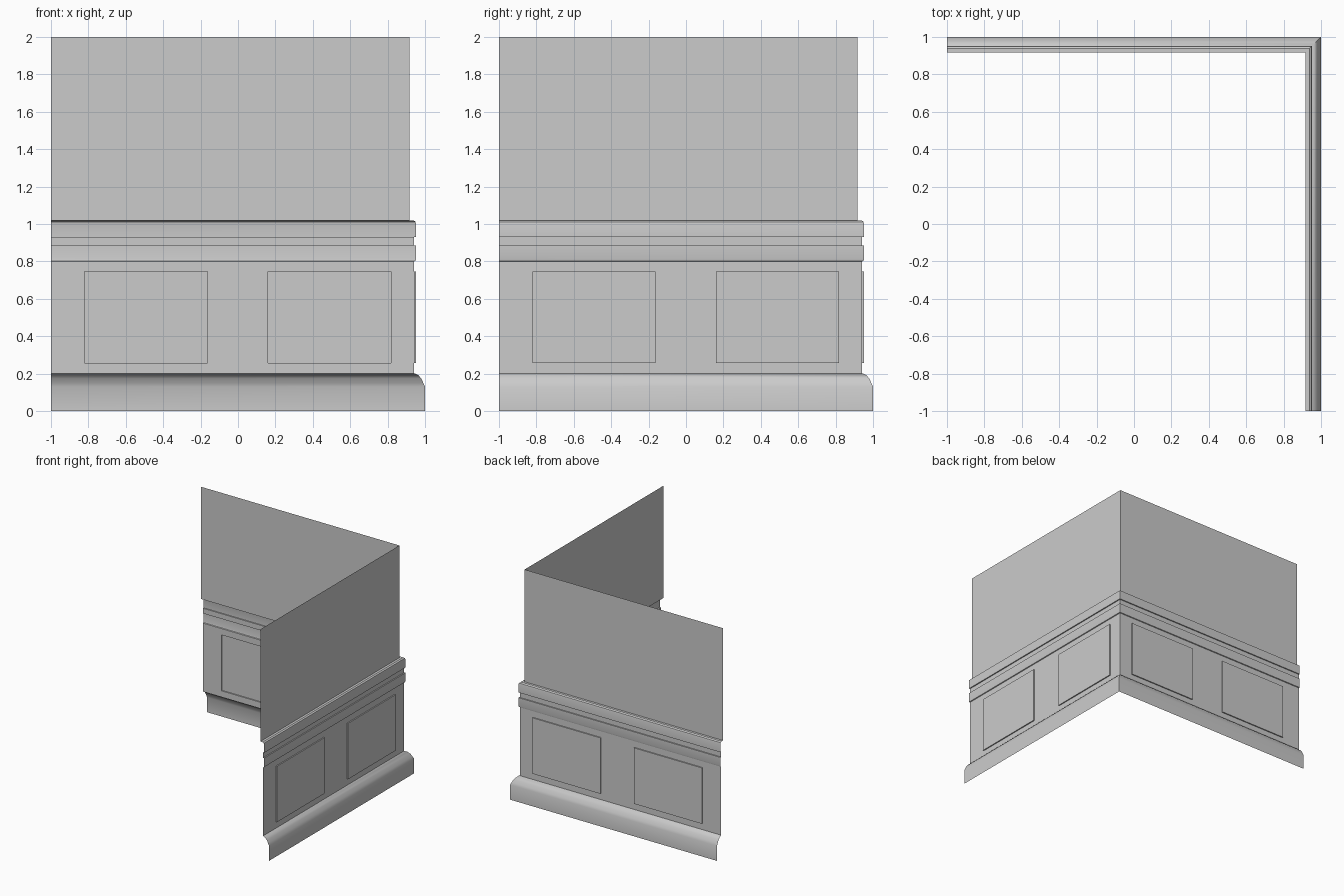
import bpy, bmesh, math

if "Cube" in bpy.data.objects:
    bpy.data.objects.remove(bpy.data.objects["Cube"])


def finish(bm, name):
    bmesh.ops.remove_doubles(bm, verts=bm.verts, dist=1e-5)
    mesh = bpy.data.meshes.new(name)
    bm.to_mesh(mesh)
    bm.free()
    ob = bpy.data.objects.new(name, mesh)
    bpy.context.collection.objects.link(ob)
    bpy.ops.object.select_all(action='DESELECT')
    ob.select_set(True)
    bpy.context.view_layer.objects.active = ob
    bpy.ops.object.shade_smooth_by_angle(angle=math.radians(35))
    return ob


def sweep(name, profile):
    """Run an open (offset, height) profile round the mitred corner."""
    bm = bmesh.new()
    rows = []
    for d, z in profile:
        rows.append([bm.verts.new(p) for p in ((-1, d, z), (d, d, z), (d, -1, z))])
    for a, b in zip(rows, rows[1:]):
        for i in range(2):
            bm.faces.new((a[i], b[i], b[i + 1], a[i + 1]))
    return finish(bm, name)


WALL, FIELD, RAIL = 0.917, 0.942, 0.952

# plain wall above the rail
sweep("upper_wall", [(WALL, 1.02), (WALL, 2.0)])

# double-banded chair rail
sweep("chair_rail", [(FIELD, 0.80), (0.949, 0.803), (RAIL, 0.815), (RAIL, 0.885),
                     (FIELD, 0.885), (FIELD, 0.93), (RAIL, 0.93), (RAIL, 1.0),
                     (0.949, 1.012), (0.938, 1.02), (WALL, 1.02)])

# skirting with a rounded shoulder
sweep("skirting", [(1.0, 0.0), (1.0, 0.13), (0.991, 0.15), (0.979, 0.175),
                   (0.963, 0.193), (FIELD, 0.202)])

# panelled field: a grid of cells, with the panel cells pushed outward
cols = [-1, -0.82, -0.163, 0.16, 0.817, FIELD]
rows = [0.202, 0.257, 0.745, 0.80]


def wainscot(name, place, flip):
    bm = bmesh.new()

    def quad(pts):
        bm.faces.new([bm.verts.new(place(*p)) for p in (pts[::-1] if flip else pts)])

    for i in range(5):
        for j in range(3):
            raised = j == 1 and i in (1, 3)
            d = RAIL if raised else FIELD
            u0, u1, z0, z1 = cols[i], cols[i + 1], rows[j], rows[j + 1]
            ring = [(u0, z0), (u0, z1), (u1, z1), (u1, z0)]
            quad([(u, d, z) for u, z in ring])
            if raised:
                for (ua, za), (ub, zb) in zip(ring, ring[1:] + ring[:1]):
                    quad([(ua, FIELD, za), (ub, FIELD, zb), (ub, d, zb), (ua, d, za)])
    return finish(bm, name)


wainscot("back_wainscot", lambda u, d, z: (u, d, z), False)
wainscot("right_wainscot", lambda u, d, z: (d, u, z), True)
